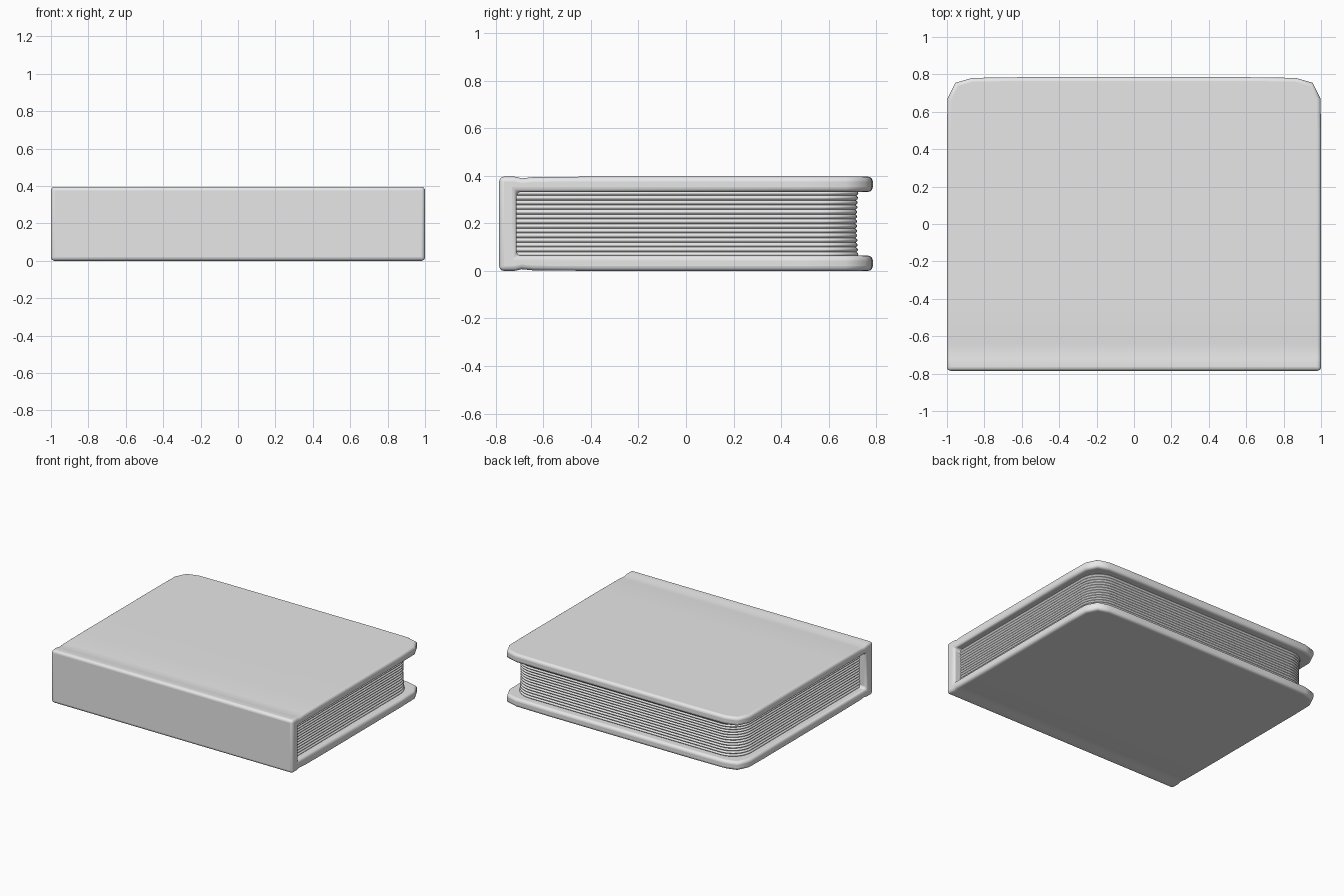
import bpy, bmesh, math

cube = bpy.data.objects.get("Cube")
if cube:
    bpy.data.objects.remove(cube, do_unlink=True)

grey = bpy.data.materials.new("light_grey")
grey.use_nodes = True
grey.diffuse_color = (0.8, 0.8, 0.8, 1)
grey.node_tree.nodes["Principled BSDF"].inputs["Base Color"].default_value = (0.8, 0.8, 0.8, 1)


def skin(name, rings):
    """Join matching closed rings into a capped solid."""
    bm = bmesh.new()
    loops = [[bm.verts.new(p) for p in ring] for ring in rings]
    n = len(loops[0])
    for a, b in zip(loops, loops[1:]):
        for i in range(n):
            j = (i + 1) % n
            bm.faces.new((a[i], a[j], b[j], b[i]))
    bm.faces.new(loops[0])
    bm.faces.new(loops[-1])
    bmesh.ops.recalc_face_normals(bm, faces=bm.faces)
    mesh = bpy.data.meshes.new(name)
    bm.to_mesh(mesh)
    bm.free()
    mesh.materials.append(grey)
    obj = bpy.data.objects.new(name, mesh)
    bpy.context.collection.objects.link(obj)
    return obj


def smooth(obj, degrees):
    bpy.ops.object.select_all(action="DESELECT")
    obj.select_set(True)
    bpy.context.view_layer.objects.active = obj
    bpy.ops.object.shade_smooth_by_angle(angle=math.radians(degrees))


TOP = 0.396

# Cover: C-shaped section with a shallow hinge groove, swept along the spine
upper = [(-0.785, TOP), (-0.72, TOP), (-0.69, TOP - 0.007), (-0.64, TOP - 0.002),
         (-0.4, TOP), (0.82, TOP), (0.82, 0.332), (-0.712, 0.332)]
section = upper + [(y, TOP - z) for y, z in reversed(upper)]
cover = skin("cover", [[(x, y, z) for y, z in section] for x in (-1.1, 1.1)])

# Plan outline with softened rear corners trims the swept cover
half = [(1, -0.785), (1, 0.5), (0.997, 0.67), (0.955, 0.755), (0.865, 0.781), (0.6, 0.785)]
plan = half + [(-x, y) for x, y in reversed(half)]
trimmer = skin("cover_trimmer", [[(x, y, z) for x, y in plan] for z in (-0.1, 0.5)])
trimmer.hide_render = True
trimmer.hide_viewport = False

trim = cover.modifiers.new("trim", "BOOLEAN")
trim.operation = "INTERSECT"
trim.solver = "EXACT"
trim.object = trimmer
bpy.context.view_layer.objects.active = cover
bpy.ops.object.modifier_apply(modifier="trim")
bpy.data.objects.remove(trimmer, do_unlink=True)

bevel = cover.modifiers.new("rounded_edges", "BEVEL")
bevel.width = 0.02
bevel.segments = 4
bevel.limit_method = "ANGLE"
bevel.angle_limit = math.radians(60)
smooth(cover, 60)


# Page block: stacked outlines with scalloped ridges and a slightly hollow edge
def page_ring(z, inset):
    w, back, r = 0.945 - inset, 0.725 - inset, 0.15
    right = [(w, -0.74)]
    for k in range(9):
        a = k / 8 * math.pi / 2
        right.append((w - r + r * math.cos(a), back - r + r * math.sin(a)))
    return [(x, y, z) for x, y in right + [(-x, y) for x, y in reversed(right)]]


RIDGES, STEPS = 14, 6
rings = []
for i in range(RIDGES * STEPS + 1):
    t = i / (RIDGES * STEPS)
    scallop = 0.008 * (1 - abs(math.sin(math.pi * RIDGES * t)))
    hollow = 0.006 * math.sin(math.pi * t)
    rings.append(page_ring(0.06 + t * (TOP - 0.12), scallop + hollow))
pages = skin("pages", rings)
smooth(pages, 60)
